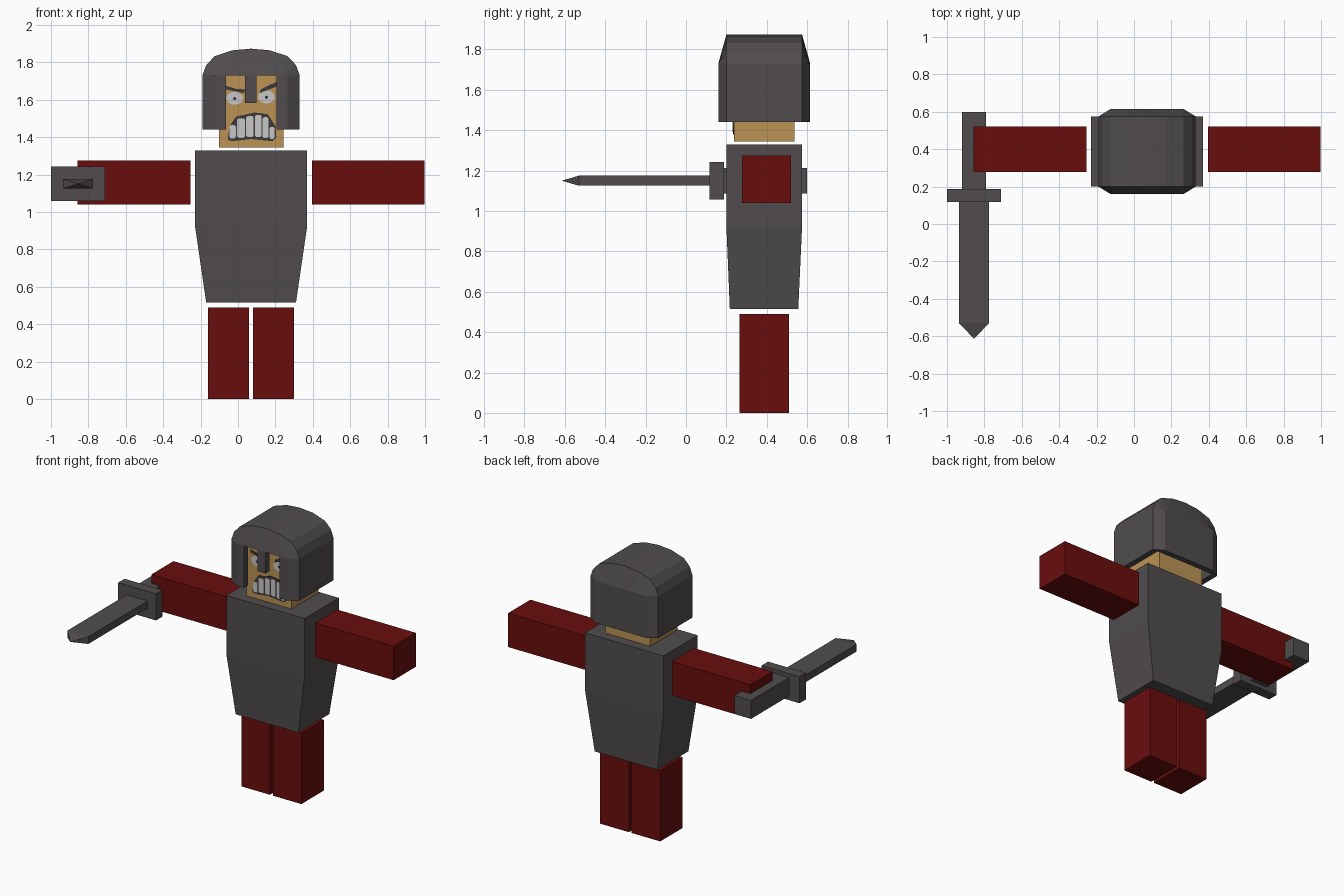
import bpy, bmesh, math
from mathutils import Vector

if "Cube" in bpy.data.objects:
    bpy.data.objects.remove(bpy.data.objects["Cube"])


def material(name, rgb):
    m = bpy.data.materials.new(name)
    m.diffuse_color = (*rgb, 1)
    m.use_nodes = True
    m.node_tree.nodes["Principled BSDF"].inputs["Base Color"].default_value = m.diffuse_color
    return m


STEEL = material("dark_steel", (0.082, 0.073, 0.077))
RED = material("deep_red", (0.142, 0.004, 0.004))
SKIN = material("tan_skin", (0.50, 0.29, 0.09))
WHITE = material("pale_grey", (0.58, 0.57, 0.57))
INK = material("ink", (0.045, 0.04, 0.042))


def finish(name, bm, mat):
    bmesh.ops.recalc_face_normals(bm, faces=bm.faces[:])
    me = bpy.data.meshes.new(name)
    bm.to_mesh(me)
    bm.free()
    ob = bpy.data.objects.new(name, me)
    bpy.context.collection.objects.link(ob)
    if mat:
        me.materials.append(mat)
    return ob


def loft(name, loops, mat):
    """Skin a closed solid over loops with equal point counts."""
    bm = bmesh.new()
    rings = [[bm.verts.new(p) for p in loop] for loop in loops]
    n = len(rings[0])
    for a, b in zip(rings, rings[1:]):
        for i in range(n):
            j = (i + 1) % n
            bm.faces.new((a[i], a[j], b[j], b[i]))
    bm.faces.new(rings[0])
    bm.faces.new(rings[-1])
    return finish(name, bm, mat)


def rect(x0, x1, y0, y1, z):
    return [(x0, y0, z), (x1, y0, z), (x1, y1, z), (x0, y1, z)]


def box(name, x0, x1, y0, y1, z0, z1, mat):
    return loft(name, [rect(x0, x1, y0, y1, z0), rect(x0, x1, y0, y1, z1)], mat)


def prism(name, outline, y0, y1, mat):
    """Extrude an x-z outline along y."""
    return loft(name, [[(x, y, z) for x, z in outline] for y in (y0, y1)], mat)


CX = 0.07  # body centre line
CY = 0.388

# Legs and arms
for side, s in (("left", 1), ("right", -1)):
    a, b = sorted((CX + s * 0.011, CX + s * 0.23))
    box(side + "_leg", a, b, 0.265, 0.51, 0, 0.49, RED)
    a, b = sorted((CX + s * 0.325, CX + s * 0.928))
    box(side + "_arm", a, b, 0.277, 0.52, 1.04, 1.275, RED)

# Tapered torso armour
loft("torso", [rect(CX - 0.24, CX + 0.24, 0.217, 0.556, 0.515),
               rect(CX - 0.30, CX + 0.30, 0.20, 0.575, 0.925),
               rect(CX - 0.30, CX + 0.30, 0.20, 0.575, 1.328)], STEEL)

# Head inside the helmet
box("head", CX - 0.172, CX + 0.172, 0.237, 0.537, 1.345, 1.77, SKIN)

# Helmet: arched body with smaller raised front and back plates
half = [(0.26, 1.44), (0.26, 1.73), (0.24, 1.785), (0.195, 1.833), (0.10, 1.864)]
arch = half + [(0, 1.873)] + [(-x, z) for x, z in reversed(half)]
plate = [(max(-0.195, min(0.195, x)), min(z, 1.73)) for x, z in arch]
plate = [(x, z) if abs(x) < 0.19 or i in (0, 1, len(arch) - 2, len(arch) - 1)
         else (math.copysign(0.195 - 0.02 * (abs(i - 5) < 4) - 0.02 * (abs(i - 5) < 3), x), z)
         for i, (x, z) in enumerate(plate)]
helmet = loft("helmet", [[(CX + x, y, z) for x, z in outline] for outline, y in
                         ((plate, 0.16), (arch, 0.20), (arch, 0.575), (plate, 0.615))], STEEL)

# Cutters: hollow inside, and face opening with a nose guard
cavity = box("cavity_cutter", CX - 0.22, CX + 0.22, 0.20, 0.575, 1.3, 1.76, None)
opening = prism("opening_cutter", [(-0.065, 1.3), (0.205, 1.3), (0.205, 1.73), (0.10, 1.73),
                                   (0.10, 1.583), (0.037, 1.583), (0.037, 1.73),
                                   (-0.065, 1.73)], 0.1, 0.23, None)
for cutter in (cavity, opening):
    cutter.hide_render = True
    cutter.hide_viewport = True
    mod = helmet.modifiers.new("cut", 'BOOLEAN')
    mod.operation = 'DIFFERENCE'
    mod.solver = 'EXACT'
    mod.object = cutter

FACE = 0.238


def decal(name, outline, height, mat):
    return prism(name, outline, FACE - height, FACE, mat)


def ellipse(cx, cz, rx, rz, n=14):
    return [(cx + rx * math.cos(2 * math.pi * i / n), cz + rz * math.sin(2 * math.pi * i / n))
            for i in range(n)]


# Eyes, pupils and slanted brows
for side, ex, ez in (("right", -0.018, 1.608), ("left", 0.152, 1.615)):
    decal(side + "_eye", ellipse(ex, ez, 0.045, 0.035), 0.004, WHITE)
    decal(side + "_pupil", ellipse(ex, ez - 0.002, 0.009, 0.009, 8), 0.006, INK)
decal("right_brow", [(-0.066, 1.655), (0.035, 1.635), (0.037, 1.655), (-0.01, 1.658),
                     (-0.066, 1.675)], 0.006, INK)
decal("left_brow", [(0.115, 1.635), (0.206, 1.67), (0.206, 1.695), (0.16, 1.675),
                    (0.122, 1.655)], 0.006, INK)

# Snarling mouth: dark backing with separate teeth
mouth = [(-0.055, 1.385), (-0.045, 1.46), (-0.01, 1.51), (0.09, 1.532), (0.16, 1.522),
         (0.20, 1.46), (0.205, 1.40), (0.185, 1.378), (0.07, 1.39), (-0.03, 1.378)]
decal("mouth", mouth, 0.004, INK)
teeth = [(-0.046, -0.012, 1.392, 1.465), (-0.006, 0.038, 1.396, 1.500),
         (0.044, 0.084, 1.400, 1.512), (0.090, 0.126, 1.400, 1.518),
         (0.132, 0.162, 1.394, 1.508), (0.168, 0.196, 1.390, 1.455)]
for i, (x0, x1, z0, z1) in enumerate(teeth):
    c = 0.008
    decal("tooth_%d" % (i + 1), [(x0 + c, z0), (x1 - c, z0), (x1, z0 + c), (x1, z1 - c),
                                 (x1 - c, z1), (x0 + c, z1), (x0, z1 - c), (x0, z0 + c)],
          0.007, WHITE)

# Sword: handle, guard, blade with a pointed tip
SX, SZ = -0.855, 1.15
box("sword_handle", SX - 0.064, SX + 0.064, 0.185, 0.60, SZ - 0.064, SZ + 0.064, STEEL)
box("sword_guard", SX - 0.145, SX + 0.145, 0.117, 0.187, SZ - 0.092, SZ + 0.092, STEEL)
loft("sword_blade", [[(SX + a * w, y, SZ + b * h) for a, b in ((-1, -1), (1, -1), (1, 1), (-1, 1))]
                     for y, w, h in ((0.12, 0.08, 0.025), (-0.53, 0.08, 0.025),
                                     (-0.612, 0.002, 0.001))], STEEL)
